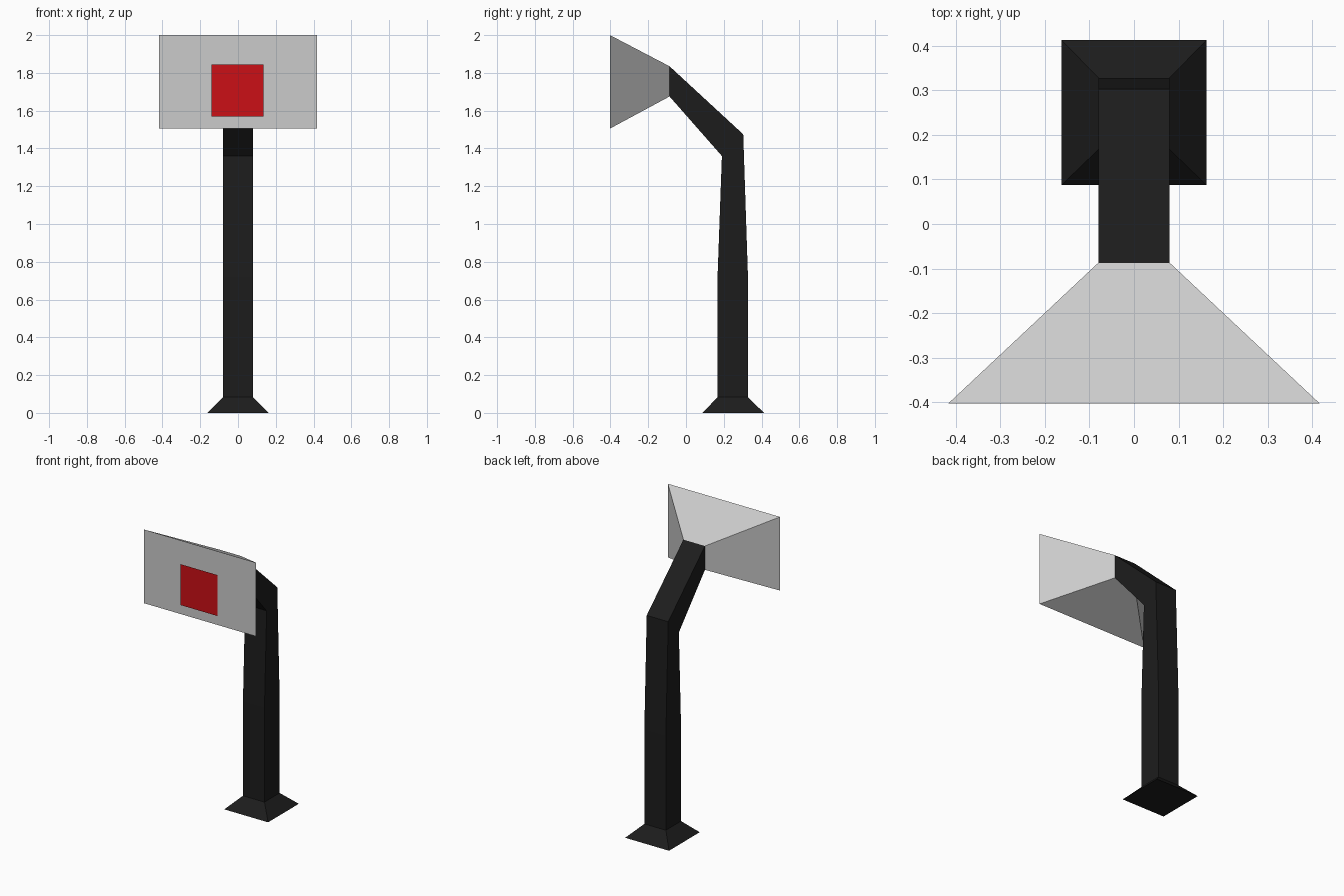
import bpy, bmesh

if "Cube" in bpy.data.objects:
    bpy.data.objects.remove(bpy.data.objects["Cube"])


def material(name, color):
    m = bpy.data.materials.new(name)
    m.diffuse_color = color
    m.use_nodes = True
    m.node_tree.nodes["Principled BSDF"].inputs["Base Color"].default_value = m.diffuse_color
    return m


def loft(name, sections, cap_start=False, cap_end=False, mat=None):
    """Skin rectangular sections: (half width, (y, z) lower/front, (y, z) upper/back)."""
    bm = bmesh.new()
    rings = []
    for w, a, b in sections:
        rings.append([bm.verts.new(p) for p in
                      ((-w, *a), (w, *a), (w, *b), (-w, *b))])
    for r, s in zip(rings, rings[1:]):
        for i in range(4):
            j = (i + 1) % 4
            bm.faces.new((r[i], r[j], s[j], s[i]))
    if cap_start:
        bm.faces.new(rings[0][::-1])
    if cap_end:
        bm.faces.new(rings[-1])
    bmesh.ops.recalc_face_normals(bm, faces=bm.faces)
    me = bpy.data.meshes.new(name)
    bm.to_mesh(me)
    bm.free()
    if mat:
        me.materials.append(mat)
    ob = bpy.data.objects.new(name, me)
    bpy.context.collection.objects.link(ob)
    return ob


black = material("black", (0.012, 0.012, 0.012, 1))
red = material("red", (0.6, 0.005, 0.008, 1))

# Post: flared foot, straight shaft, bent arm
arm_end = ((-0.087, 1.675), (-0.087, 1.835))
loft("post", [
    (0.163, (0.087, 0), (0.413, 0)),
    (0.08, (0.167, 0.083), (0.328, 0.083)),
    (0.08, (0.167, 0.72), (0.328, 0.72)),
    (0.08, (0.19, 1.36), (0.303, 1.475)),
    (0.08, *arm_end),
], cap_start=True, mat=black)

# Backboard: flares from the arm end to a flat front
loft("backboard", [
    (0.08, *arm_end),
    (0.417, (-0.403, 1.505), (-0.403, 2.0)),
], cap_end=True)

# Red target square, a thin sheet just in front of the board
bpy.ops.mesh.primitive_plane_add(size=0.275, location=(-0.002, -0.411, 1.707),
                                 rotation=(1.5707963, 0, 0))
target = bpy.context.object
target.name = "target_square"
target.data.materials.append(red)
